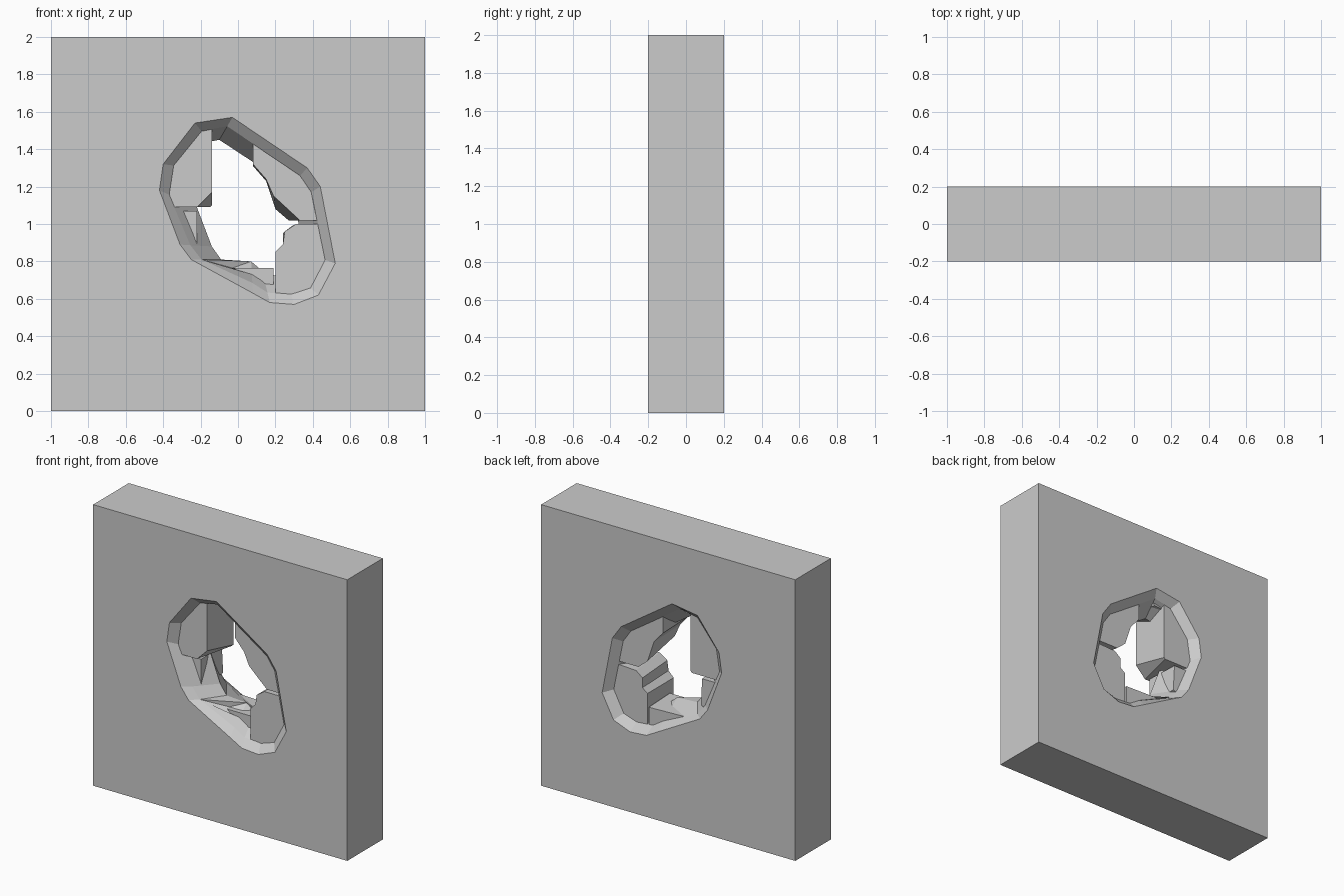
import bpy, bmesh
from mathutils import Vector

if "Cube" in bpy.data.objects:
    bpy.data.objects.remove(bpy.data.objects["Cube"])


def loft(name, rings):
    """Closed solid through rings of equal length; each ring is (y, [(x, z), ...])."""
    bm = bmesh.new()
    loops = [[bm.verts.new((x, y, z)) for x, z in pts] for y, pts in rings]
    n = len(loops[0])
    for a, b in zip(loops, loops[1:]):
        for i in range(n):
            j = (i + 1) % n
            bm.faces.new((a[i], a[j], b[j], b[i]))
    bm.faces.new(loops[0])
    bm.faces.new(loops[-1])
    bmesh.ops.recalc_face_normals(bm, faces=bm.faces[:])
    mesh = bpy.data.meshes.new(name)
    bm.to_mesh(mesh)
    bm.free()
    ob = bpy.data.objects.new(name, mesh)
    bpy.context.collection.objects.link(ob)
    return ob


def combine(target, other, op):
    """Boolean the other solid into the target and remove it."""
    mod = target.modifiers.new(other.name, 'BOOLEAN')
    mod.operation, mod.solver, mod.object = op, 'EXACT', other
    bpy.context.view_layer.objects.active = target
    bpy.ops.object.modifier_apply(modifier=mod.name)
    bpy.data.objects.remove(other, do_unlink=True)


# Wall slab
wall = loft("broken_wall", [(y, [(-1, 0), (1, 0), (1, 2), (-1, 2)]) for y in (-.2, .2)])

# Hole: outer outline on both faces, narrowing to a ragged ridge at mid-thickness
outer = [(-.23, 1.54), (-.03, 1.57), (.37, 1.30), (.44, 1.20), (.52, .79), (.43, .62),
         (.30, .57), (.17, .58), (.08, .63), (-.25, .81), (-.31, .89), (-.42, 1.18), (-.40, 1.32)]
ridge = [(-.15, 1.44), (-.10, 1.45), (.28, 1.20), (.31, 1.12), (.34, .85), (.32, .72),
         (.26, .70), (.13, .75), (.07, .80), (-.09, .81), (-.14, .88), (-.22, 1.09), (-.25, 1.30)]
lip = []
for o, r in zip(outer, ridge):
    o, r = Vector(o), Vector(r)
    lip.append(tuple(o + (r - o).normalized() * .055))
cutter = loft("hole_cutter", [(-.25, outer), (-.2, outer), (-.15, lip), (0, ridge),
                              (.15, lip), (.2, outer), (.25, outer)])
combine(wall, cutter, 'DIFFERENCE')

# Broken core blocks: (name, front y, front profile, back y, back profile)
blocks = [
    ("upper_left_block", -.147,
     [(-.14, 1.56), (-.25, 1.56), (-.45, 1.30), (-.45, 1.09), (-.22, 1.09), (-.14, 1.17)], .147,
     [(-.14, 1.56), (-.25, 1.56), (-.45, 1.30), (-.45, 1.09), (-.15, 1.09), (-.14, 1.10)]),
    ("upper_right_block", -.147,
     [(.08, 1.55), (.08, 1.32), (.15, 1.24), (.19, 1.15), (.33, 1.02), (.55, 1.02), (.50, 1.30)], .147,
     [(.08, 1.55), (.08, 1.31), (.15, 1.23), (.20, 1.08), (.27, 1.02), (.55, 1.02), (.50, 1.30)]),
    ("lower_right_block", -.147,
     [(.20, .55), (.20, .85), (.24, .89), (.25, .96), (.31, 1.0), (.55, 1.0), (.60, .75), (.45, .55)], .147,
     [(.20, .55), (.20, .85), (.24, .88), (.24, .95), (.29, .99), (.55, 1.0), (.60, .75), (.45, .55)]),
    ("left_chip", -.10,
     [(-.38, 1.07), (-.22, 1.07), (-.22, .87), (-.34, .83)], .147,
     [(-.40, 1.07), (-.23, 1.07), (-.22, .88), (-.34, .83)]),
    ("bottom_chip", -.09,
     [(-.02, .765), (.19, .765), (.19, .60), (.10, .64)], .147,
     [(-.14, .765), (.19, .755), (.19, .55), (.10, .60)]),
    ("top_chip", -.10,
     [(-.24, 1.49), (-.02, 1.50), (-.02, 1.56), (-.2, 1.55)], .12,
     [(-.24, 1.48), (-.08, 1.49), (-.02, 1.56), (-.2, 1.55)]),
]
for name, y0, front, y1, back in blocks:
    combine(wall, loft(name, [(y0, front), (y1, back)]), 'UNION')
